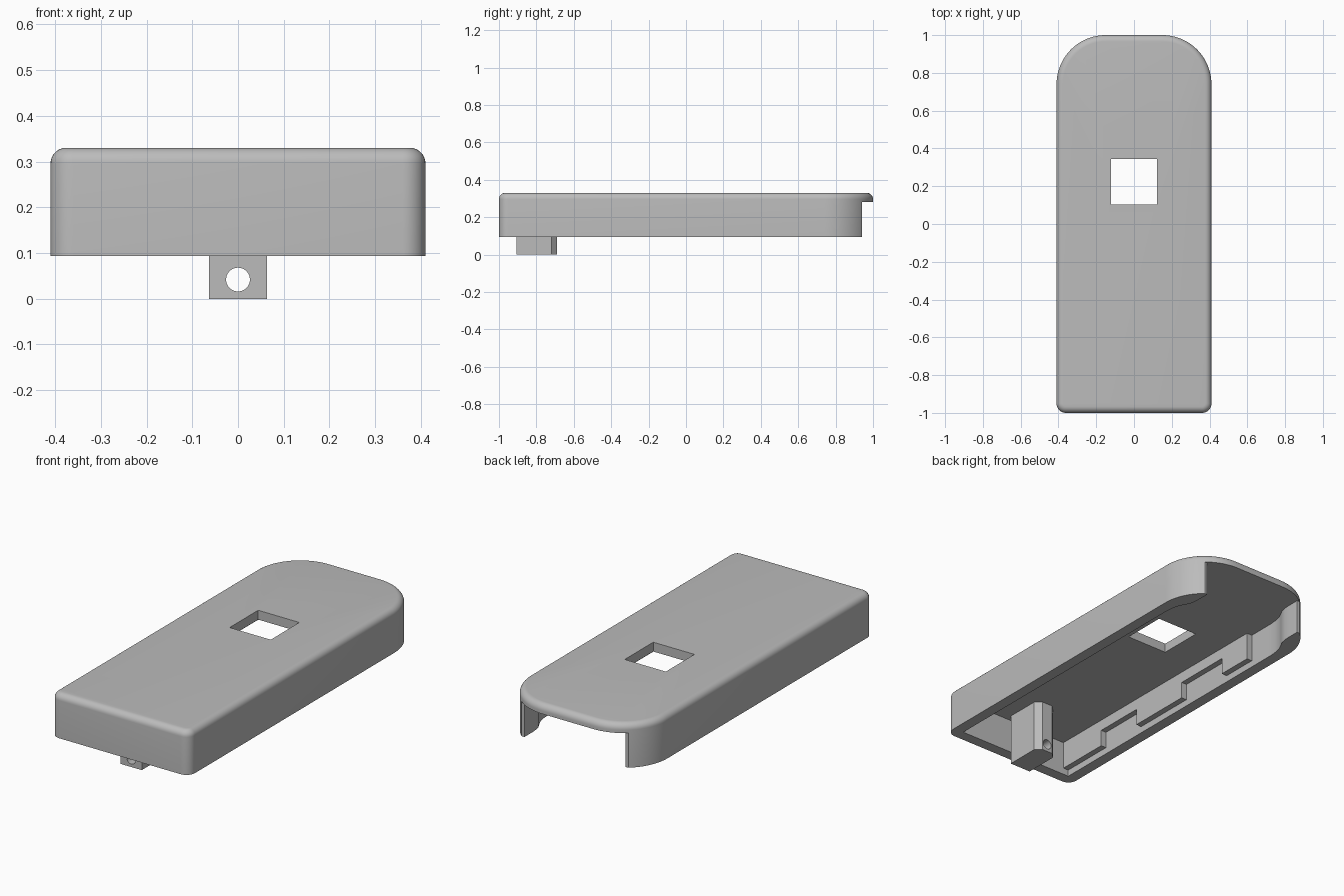
import bpy
import bmesh
from math import cos, sin, pi, radians

cube = bpy.data.objects.get("Cube")
if cube:
    bpy.data.objects.remove(cube, do_unlink=True)

grey = bpy.data.materials.new("plain_grey")
grey.use_nodes = True
colour = (0.5, 0.5, 0.5, 1)
grey.diffuse_color = colour
grey.node_tree.nodes["Principled BSDF"].inputs["Base Color"].default_value = colour

BOTTOM, CEILING, TOP = 0.094, 0.28, 0.33
HALF_X = 0.41


def make_object(name, bm):
    bmesh.ops.recalc_face_normals(bm, faces=bm.faces)
    mesh = bpy.data.meshes.new(name)
    bm.to_mesh(mesh)
    bm.free()
    mesh.materials.append(grey)
    obj = bpy.data.objects.new(name, mesh)
    bpy.context.collection.objects.link(obj)
    return obj


def prism(name, outline, low, high, axis="z", fillet=0):
    """Extrude an outline along z, or a (y, z) outline along x."""
    bm = bmesh.new()
    place = (lambda a, b, h: (a, b, h)) if axis == "z" else (lambda a, b, h: (h, a, b))
    base = bm.faces.new([bm.verts.new(place(a, b, low)) for a, b in outline])
    result = bmesh.ops.extrude_face_region(bm, geom=[base])
    bm.verts.ensure_lookup_table()
    for v in result["geom"]:
        if isinstance(v, bmesh.types.BMVert):
            v.co["xyz".index(axis)] = high
    if fillet:
        rim = [e for e in bm.edges if all(abs(v.co.z - high) < 1e-5 for v in e.verts)]
        bmesh.ops.bevel(bm, geom=rim, offset=fillet, segments=7, profile=0.5, affect="EDGES")
    return make_object(name, bm)


def box(name, x, y, z):
    return prism(name, [(x[0], y[0]), (x[1], y[0]), (x[1], y[1]), (x[0], y[1])], *z)


def arc(cx, cy, r, start, steps):
    return [(cx + r * cos(start + pi / 2 * i / steps), cy + r * sin(start + pi / 2 * i / steps))
            for i in range(steps + 1)]


def mirrored(half):
    """Complete a +x half outline with its mirror image."""
    return half + [(-x, y) for x, y in reversed(half)]


def cut(obj, cutter):
    mod = obj.modifiers.new("cut", "BOOLEAN")
    mod.operation, mod.solver, mod.object = "DIFFERENCE", "EXACT", cutter
    bpy.context.view_layer.objects.active = obj
    bpy.ops.object.modifier_apply(modifier=mod.name)
    bpy.data.objects.remove(cutter, do_unlink=True)


def smooth(obj, angle=30):
    bpy.ops.object.select_all(action="DESELECT")
    obj.select_set(True)
    bpy.context.view_layer.objects.active = obj
    bpy.ops.object.shade_smooth_by_angle(angle=radians(angle))


# Cover: filleted slab with small front corners and large back corners
small, large = 0.05, 0.26
half = arc(HALF_X - small, small - 1, small, -pi / 2, 8) + arc(HALF_X - large, 1 - large, large, 0, 20)
cover = prism("cover_shell", mirrored(half), BOTTOM, TOP, fillet=0.034)

# Hollow underside, following the back corners with a soft S-curve
inner = [(0.35, -0.94), (0.35, 0.66), (0.347, 0.71), (0.338, 0.75), (0.322, 0.785),
         (0.308, 0.81), (0.302, 0.84), (0.3, 0.87), (0.3, 0.97)]
cut(cover, prism("hollow_cutter", mirrored(inner), 0, CEILING))

# Open back end and square window
cut(cover, box("back_cutter", (-0.6, 0.6), (0.94, 1.2), (0, CEILING)))
cut(cover, box("window_cutter", (-0.122, 0.122), (0.103, 0.345), (0.2, 0.5)))
smooth(cover)

# Stepped ribs along both inner side walls
LOW, HIGH = 0.13, 0.22
steps = [(-0.95, LOW), (-0.64, HIGH), (-0.36, LOW), (0.0, HIGH), (0.32, LOW)]
profile = []
for i, (y, z) in enumerate(steps):
    end = steps[i + 1][0] if i + 1 < len(steps) else 0.52
    profile += [(y, z), (end, z)]
profile += [(0.52, CEILING + 0.01), (-0.95, CEILING + 0.01)]
for side, name in ((1, "left_rib"), (-1, "right_rib")):
    prism(name, profile, side * 0.318, side * 0.36, axis="x")

# Hanging lug with chamfered back corners and a round hole
lug = prism("hanging_lug", mirrored([(0.063, -0.905), (0.063, -0.72), (0.033, -0.69)]),
            0, CEILING + 0.01)
bm = bmesh.new()
bmesh.ops.create_cone(bm, cap_ends=True, segments=40, radius1=0.026, radius2=0.026, depth=0.6)
hole = make_object("hole_cutter", bm)
hole.rotation_euler.x = pi / 2
hole.location = (0, -0.8, 0.042)
bpy.context.view_layer.update()
cut(lug, hole)
smooth(lug)
